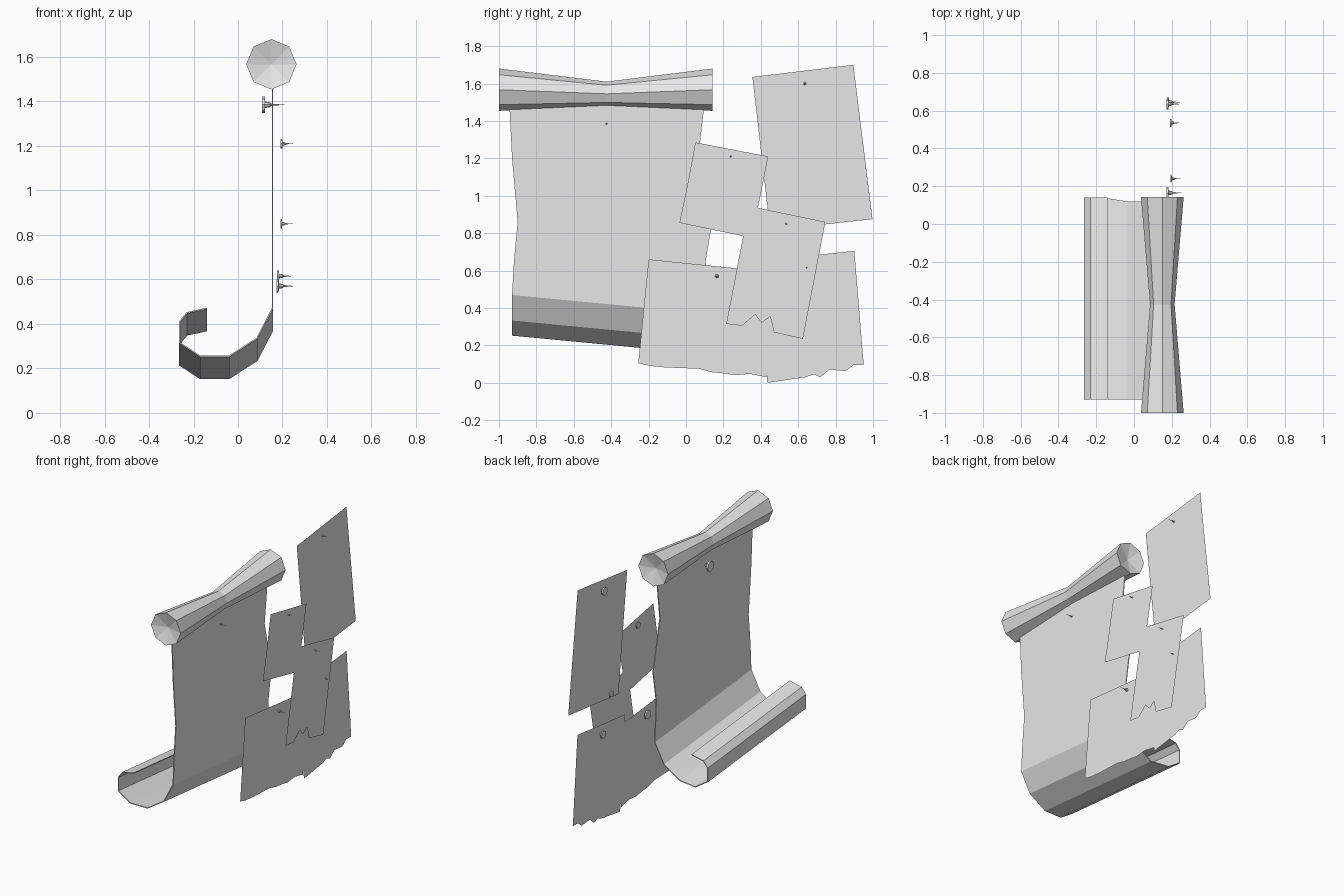
import bpy, bmesh, math, random
from mathutils import Vector

random.seed(4)
default_cube = bpy.data.objects.get("Cube")
if default_cube:
    bpy.data.objects.remove(default_cube)

grey = bpy.data.materials.new("plain grey")
grey.use_nodes = True
colour = (0.8, 0.8, 0.8, 1)
grey.diffuse_color = colour
grey.node_tree.nodes["Principled BSDF"].inputs["Base Color"].default_value = colour


def finish(name, bm, recalc=True):
    """Turn a bmesh into a named, coloured object."""
    if recalc:
        bmesh.ops.recalc_face_normals(bm, faces=bm.faces)
    mesh = bpy.data.meshes.new(name)
    bm.to_mesh(mesh)
    bm.free()
    mesh.materials.append(grey)
    obj = bpy.data.objects.new(name, mesh)
    bpy.context.collection.objects.link(obj)
    return obj


def lathe(name, origin, axis, rings, sides, tips=(0, 0)):
    """Rings of (distance, radius, rise) along an axis, closed by fans to two tips."""
    bm = bmesh.new()
    axis = Vector(axis)
    side = axis.cross(Vector((0, 0, 1)))
    up = Vector((0, 0, 1))
    loops = []
    for dist, radius, rise in rings:
        centre = Vector(origin) + axis * dist + up * rise
        angles = [math.tau * i / sides for i in range(sides)]
        loops.append([bm.verts.new(centre + radius * (side * math.sin(a) + up * math.cos(a)))
                      for a in angles])
    for low, high in zip(loops, loops[1:]):
        for i in range(sides):
            j = (i + 1) % sides
            bm.faces.new((low[i], low[j], high[j], high[i]))
    for loop, ring, shift in ((loops[0], rings[0], tips[0]), (loops[-1], rings[-1], tips[1])):
        tip = bm.verts.new(Vector(origin) + axis * (ring[0] + shift) + up * ring[2])
        for i in range(sides):
            bm.faces.new((loop[i], loop[(i + 1) % sides], tip))
    return finish(name, bm)


def torn(start, end, steps, depth):
    """Ragged edge between two (y, z) points."""
    points = [start]
    for i in range(1, steps):
        t = (i + random.uniform(-0.3, 0.3)) / steps
        y = start[0] + (end[0] - start[0]) * t
        z = start[1] + (end[1] - start[1]) * t
        points.append((y, z + random.uniform(-depth, depth)))
    return points + [end]


def paper(name, x, outline):
    """Flat sheet lying in a plane of constant x."""
    bm = bmesh.new()
    bm.faces.new([bm.verts.new((x, y, z)) for y, z in outline])
    bmesh.ops.triangulate(bm, faces=bm.faces)
    return finish(name, bm)


# Rolled top of the scroll, pinched in the middle, with sunken ends
lathe("top_roll", (0.15, -1, 0), (0, 1, 0),
      [(0, 0.113, 1.567), (0.575, 0.065, 1.545), (1.143, 0.113, 1.567)], 8, (0.03, -0.03))

# Hanging sheet: rows of (x, z, near y, far y), ending in the bottom curl
rows = [(0.155, 1.5, -0.945, 0.1), (0.155, 1.2, -0.93, 0.065), (0.155, 0.86, -0.9, 0.14),
        (0.155, 0.65, -0.92, 0.105)]
curl = [(0.155, 0.47), (0.085, 0.335), (-0.04, 0.255), (-0.17, 0.255),
        (-0.262, 0.315), (-0.262, 0.41), (-0.23, 0.45), (-0.14, 0.47)]
bm = bmesh.new()
pairs = [[bm.verts.new((x, y, z)) for y in (near, far)] for x, z, near, far in rows]
for x, z in curl:
    far = 0.12 if x > -0.1 else 0.14
    pairs.append([bm.verts.new((x, -0.93, z)), bm.verts.new((x, far, z - 0.1))])
for (a, b), (c, d) in zip(pairs, pairs[1:]):
    bm.faces.new((a, b, d, c))
sheet = finish("scroll_sheet", bm)
thick = sheet.modifiers.new("thickness", "SOLIDIFY")
thick.thickness = 0.006
thick.offset = 0

# Loose notes
paper("tall_note", 0.2, [(0.355, 1.635), (0.895, 1.7), (0.997, 0.875), (0.45, 0.815)])
paper("small_note", 0.214, [(0.05, 1.285), (0.44, 1.21), (0.352, 0.775), (-0.035, 0.855),
                            (0, 1.01), (0.06, 1.01), (0.04, 1.03), (0.065, 1.045), (0.01, 1.07)])
paper("middle_note", 0.212, [(0.337, 0.945), (0.745, 0.86), (0.625, 0.235), (0.47, 0.27),
                             (0.45, 0.355), (0.405, 0.32), (0.37, 0.365), (0.3, 0.305),
                             (0.215, 0.315)])
paper("lower_left_note", 0.195, [(0.485, 0.59), (-0.2, 0.66)]
      + torn((-0.255, 0.105), (0.43, 0.03), 9, 0.01))
paper("lower_right_note", 0.198, [(0.38, 0.65), (0.9, 0.705)]
      + torn((0.95, 0.095), (0.64, 0.03), 7, 0.02) + [(0.435, 0)])

# Pins pushed in from the -x side: head, collar and spike
pins = {"scroll": (0.108, -0.425, 1.385, 0.036), "tall": (0.172, 0.635, 1.6, 0.028),
        "small": (0.192, 0.24, 1.21, 0.021), "middle": (0.19, 0.535, 0.85, 0.021),
        "lower_left": (0.172, 0.165, 0.57, 0.03), "lower_right": (0.175, 0.645, 0.615, 0.026)}
for name, (x, y, z, r) in pins.items():
    lathe(name + "_pin", (x, y, z), (1, 0, 0),
          [(0, r, 0), (r * 0.35, r, 0), (r * 0.4, r * 0.4, 0), (r, r * 0.3, 0),
           (r * 1.1, r * 0.15, 0)], 8, (0, r * 1.7))
